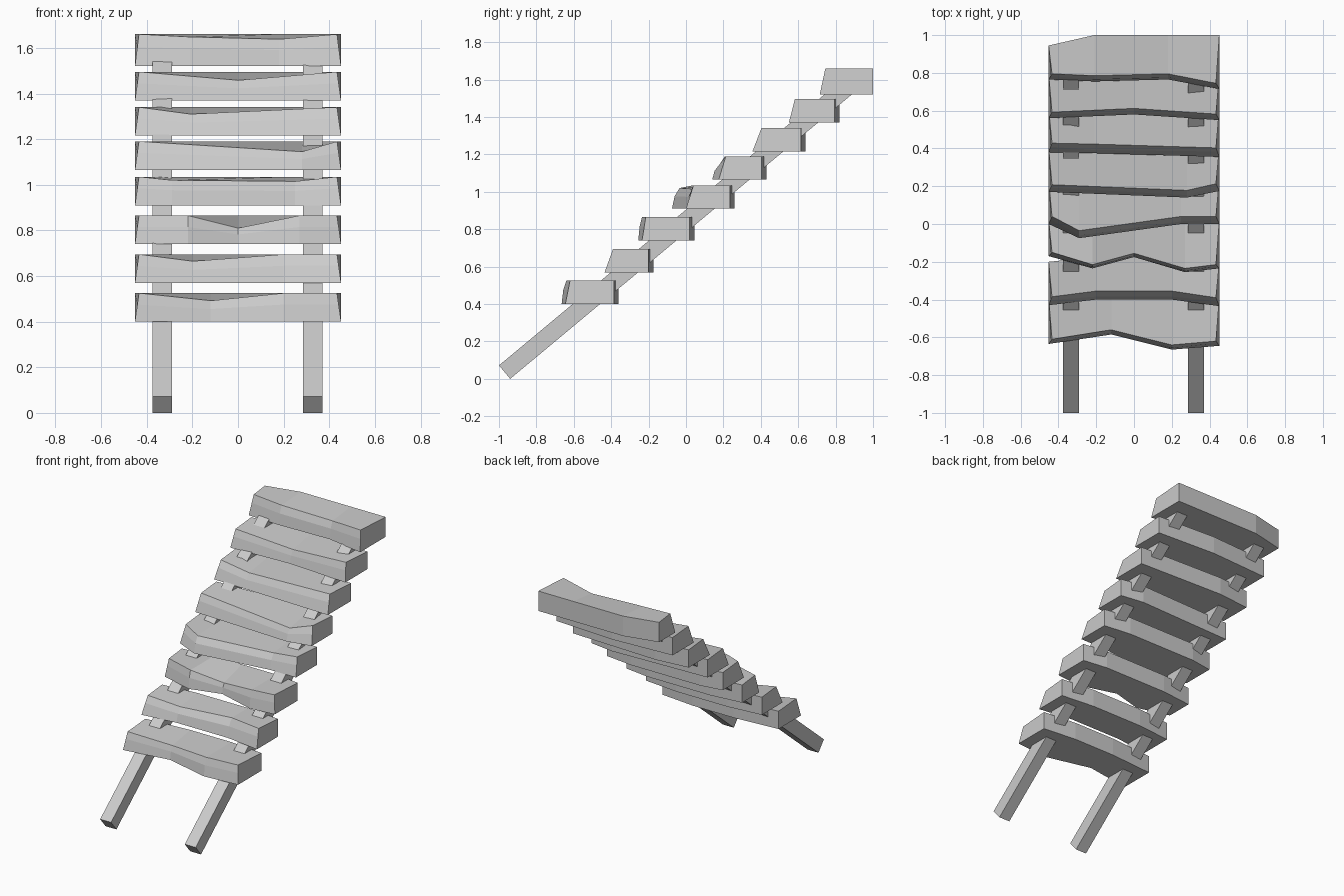
import bpy, bmesh

if "Cube" in bpy.data.objects:
    bpy.data.objects.remove(bpy.data.objects["Cube"])


def make_object(name, rings):
    """Loft equal-length closed cross-sections and cap both ends."""
    bm = bmesh.new()
    rows = [[bm.verts.new(p) for p in ring] for ring in rings]
    n = len(rows[0])
    for a, b in zip(rows, rows[1:]):
        for i in range(n):
            j = (i + 1) % n
            bm.faces.new((a[i], a[j], b[j], b[i]))
    bm.faces.new(rows[0])
    bm.faces.new(rows[-1])
    bmesh.ops.recalc_face_normals(bm, faces=bm.faces)
    mesh = bpy.data.meshes.new(name)
    bm.to_mesh(mesh)
    bm.free()
    bpy.context.collection.objects.link(bpy.data.objects.new(name, mesh))


def make_tread(name, z0, height, left, right, lean, back, bow, notches, cut=0):
    """Plank with a leaning, worn front edge; notches are (x, front y, dip)."""
    half, z1, rings = 0.452, z0 + height, []
    columns = [(-half, left, 0)] + notches + [(half, right, 0)]
    for k, (x, y, dip) in enumerate(columns):
        end = k in (0, len(columns) - 1)
        yb = back - (cut if k == 0 else 0) if end else back + bow
        # front corners are trimmed in, worn spots get a chamfer
        xt = x * 0.96 if end else x
        h = height - dip
        f, g = 0.6, 0.6 if end else 0.35
        rings.append([(x, y, z0), (x + (xt - x) * f, y + lean * g, z0 + h * f),
                      (xt, y + lean, z0 + h), (x, yb, z1), (x, yb, z0)])
    make_object(name, rings)


# Rough-cut treads: base z, front y at left and right, lean, back y, notches
treads = [
    (.40, -.635, -.645, .025, -.385, [(-.12, -.585, .033), (.2, -.665, 0)]),
    (.57, -.43, -.435, .045, -.20, [(-.2, -.40, .03), (.2, -.40, 0)]),
    (.74, -.17, -.235, .02, .02,
     [(-.22, -.235, 0), (0, -.175, .055), (.27, -.255, 0)]),
    (.91, 0, 0, .04, .235, [(-.29, -.075, .015), (.25, 0, .02)]),
    (1.065, .17, .175, .038, .405, [(.28, .14, .045)]),
    (1.215, .38, .355, .048, .615, [(-.21, .375, .03)]),
    (1.37, .56, .55, .032, .795, [(0, .58, .037)]),
    (1.52, .765, .715, .03, 1.0, [(-.21, .755, .012), (.18, .765, .022)]),
]
for i, (z0, left, right, lean, back, notches) in enumerate(treads):
    top = i == len(treads) - 1
    make_tread(f"tread_{i + 1}", z0, .14 if top else .125, left, right, lean,
               back, 0 if top else .025, notches, .055 if top else 0)

# Two sloping side rails
profile = [(-1.0, .072), (-.94, 0), (.91, 1.54), (.85, 1.612)]
for name, x0 in (("left_rail", -.375), ("right_rail", .285)):
    make_object(name, [[(x, y, z) for y, z in profile] for x in (x0, x0 + .085)])
